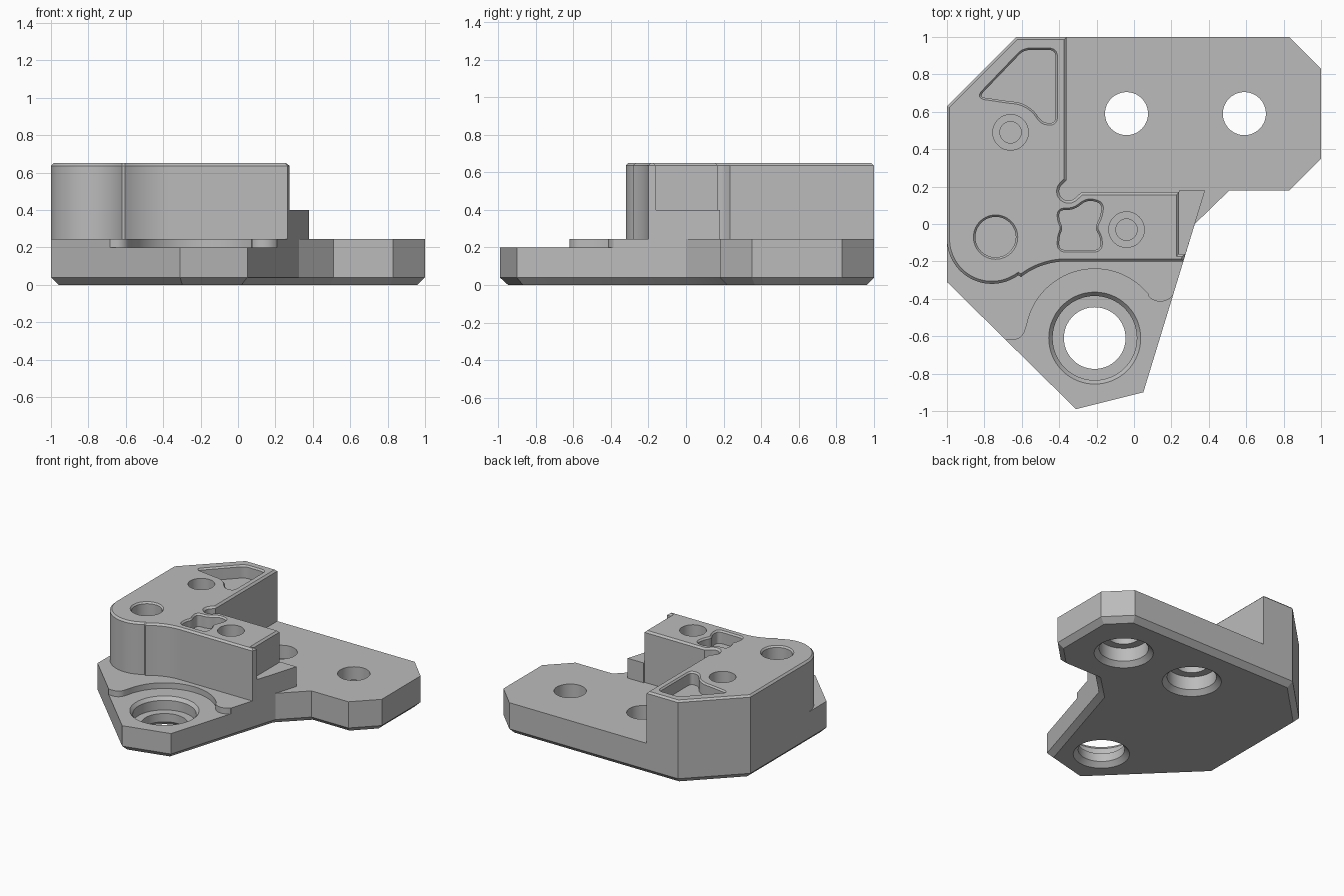
import bpy, bmesh, math
from mathutils import Vector

cube = bpy.data.objects.get("Cube")
if cube:
    bpy.data.objects.remove(cube)

grey = bpy.data.materials.new("plain grey")
grey.use_nodes = True
COLOUR = (0.5, 0.5, 0.5, 1)
grey.diffuse_color = COLOUR
grey.node_tree.nodes["Principled BSDF"].inputs["Base Color"].default_value = COLOUR


def arc(cx, cy, r, a0, a1, n=24):
    """Points along a circular arc, angles in degrees."""
    angles = [math.radians(a0 + (a1 - a0) * i / n) for i in range(n + 1)]
    return [(cx + r * math.cos(a), cy + r * math.sin(a)) for a in angles]


def circle(cx, cy, r):
    return arc(cx, cy, r, 0, 360, 64)[:-1]


def rounded(pts, r, n=6):
    """Round every corner of a closed outline."""
    out = []
    for i, p in enumerate(pts):
        p, a, b = Vector(p), Vector(pts[i - 1]), Vector(pts[(i + 1) % len(pts)])
        s = p + (a - p).normalized() * min(r, (a - p).length * 0.45)
        e = p + (b - p).normalized() * min(r, (b - p).length * 0.45)
        for k in range(n + 1):
            t = k / n
            out.append(s * (1 - t) ** 2 + p * 2 * t * (1 - t) + e * t * t)
    return out


def inset(pts, d):
    """Move a counter-clockwise outline inward by d (outward if negative)."""
    out = []
    for i, p in enumerate(pts):
        u = (p - pts[i - 1]).normalized()
        v = (pts[(i + 1) % len(pts)] - p).normalized()
        nu, nv = Vector((-u.y, u.x)), Vector((-v.y, v.x))
        out.append(p + (nu + nv) * d / max(1 + nu.dot(nv), 0.3))
    return out


def solid(name, pts, rings):
    """Loft an outline through (height, inset) rings and cap both ends."""
    pts = [Vector(p) for p in pts]
    if sum(pts[i - 1].cross(p) for i, p in enumerate(pts)) < 0:
        pts.reverse()
    bm = bmesh.new()
    loops = [[bm.verts.new((q.x, q.y, z)) for q in inset(pts, d)] for z, d in rings]
    for lo, hi in zip(loops, loops[1:]):
        for i in range(len(pts)):
            bm.faces.new((lo[i - 1], lo[i], hi[i], hi[i - 1]))
    bm.faces.new(loops[0][::-1])
    bm.faces.new(loops[-1])
    bmesh.ops.recalc_face_normals(bm, faces=bm.faces)
    mesh = bpy.data.meshes.new(name)
    bm.to_mesh(mesh)
    bm.free()
    mesh.materials.append(grey)
    ob = bpy.data.objects.new(name, mesh)
    bpy.context.collection.objects.link(ob)
    return ob


def activate(ob):
    bpy.ops.object.select_all(action='DESELECT')
    ob.select_set(True)
    bpy.context.view_layer.objects.active = ob


def cut(ob, pts, rings):
    """Subtract a lofted outline from an object."""
    cutter = solid("cutter", pts, rings)
    cutter.hide_render = True
    activate(ob)
    mod = ob.modifiers.new("cut", 'BOOLEAN')
    mod.operation, mod.solver, mod.object = 'DIFFERENCE', 'EXACT', cutter
    bpy.ops.object.modifier_apply(modifier=mod.name)
    bpy.data.objects.remove(cutter)


BASE, TOP, LOW = 0.245, 0.65, 0.2

# Base plate with a bevelled underside
base = solid("base_plate",
             [(-0.63, 1), (0.83, 1), (1, 0.83), (1, 0.35), (0.83, 0.18), (0.51, 0.18),
              (0.325, 0), (0.05, -0.9), (-0.31, -0.99), (-1, -0.31), (-1, 0.63)],
             [(0, 0.04), (0.04, 0), (BASE, 0)])

# Lowered front area, curved around the large hole
front = [(-1.2, -0.62), (-0.66, -0.62)] + arc(-0.65, -0.55, 0.07, -90, -10, 8)
front += arc(-0.21, -0.61, 0.37, 169, 40, 40) + arc(0.14, -0.33, 0.085, 220, 320, 8)
front += [(0.6, -0.38), (0.6, -1.2), (-1.2, -1.2)]
cut(base, front, [(LOW, 0), (0.4, 0)])

# Large front hole: recessed from above, bevelled below
cut(base, circle(-0.21, -0.61, 0.165),
    [(-0.01, -0.045), (0.035, 0), (0.1, 0), (0.1, -0.06), (0.175, -0.06), (0.205, -0.085), (0.3, -0.085)])

# Two rear holes, recessed from below
rear_holes = [(-0.04, 0.59), (0.59, 0.59)]
for x, y in rear_holes:
    cut(base, circle(x, y, 0.115),
        [(-0.01, -0.105), (0.035, -0.06), (0.14, -0.06), (0.14, 0), (0.4, 0)])

# Raised rail segments between the holes
for name, x0, x1 in (("inner_rail", -0.37, -0.115), ("middle_rail", 0.035, 0.515), ("outer_rail", 0.665, 0.995)):
    rail = solid(name, rounded([(x0, 0.48), (x1, 0.48), (x1, 0.71), (x0, 0.71)], 0.015, 3),
                 [(BASE, 0), (0.268, 0), (0.285, 0.017)])
    for x, y in rear_holes:
        cut(rail, circle(x, y, 0.115), [(0.2, 0), (0.265, 0), (0.285, -0.017), (0.3, -0.017)])

# Tall block: round left-front corner, wavy front, relief in the inner corner
block_outline = [(-1, 0.63), (-0.63, 1), (-0.36, 1), (-0.36, 0.235)]
block_outline += arc(-0.35, 0.175, 0.05, 135, 315, 14)
block_outline += [(-0.28, 0.17), (0.24, 0.17), (0.24, -0.16), (0.276, -0.16), (0.264, -0.2)]
block_outline += arc(-0.36, -0.6, 0.4, 90, 127.6, 14) + arc(-0.76, -0.08, 0.24, 306, 180, 30)
block = solid("tall_block", block_outline, [(BASE, 0), (TOP - 0.014, 0), (TOP, 0.014)])

# Side step beside the block
solid("side_step", [(0.24, 0.18), (0.38, 0.18), (0.276, -0.16), (0.24, -0.16)], [(BASE, 0), (0.4, 0)])

# Shallow pockets in the block
corner_pocket = [(-0.59, 0.93), (-0.42, 0.93), (-0.42, 0.54), (-0.48, 0.54)]
corner_pocket += arc(-0.66, 0.48, 0.175, 30, 90, 8) + [(-0.83, 0.68)]
web_pocket = [(-0.4, 0.075), (-0.32, 0.075), (-0.25, 0.13), (-0.17, 0.11), (-0.18, 0.04),
              (-0.21, -0.02), (-0.18, -0.07), (-0.18, -0.14), (-0.4, -0.14), (-0.4, -0.07),
              (-0.38, -0.02), (-0.4, 0.02)]
for pts in (rounded(corner_pocket, 0.035), rounded(web_pocket, 0.04)):
    cut(block, pts, [(TOP - 0.1, 0), (TOP - 0.012, 0), (TOP + 0.005, -0.015)])

# Stepped screw holes and one plain blind hole
for x, y in ((-0.66, 0.49), (-0.04, -0.03)):
    cut(block, circle(x, y, 0.057), [(0.3, 0), (0.45, 0), (0.45, -0.038), (0.7, -0.038)])
cut(block, circle(-0.74, -0.07, 0.108), [(0.3, 0), (TOP - 0.012, 0), (TOP + 0.005, -0.015)])

# Smooth round walls, keep edges crisp
for ob in list(bpy.context.collection.objects):
    if ob.type == 'MESH':
        activate(ob)
        bpy.ops.object.shade_smooth_by_angle(angle=math.radians(25))
